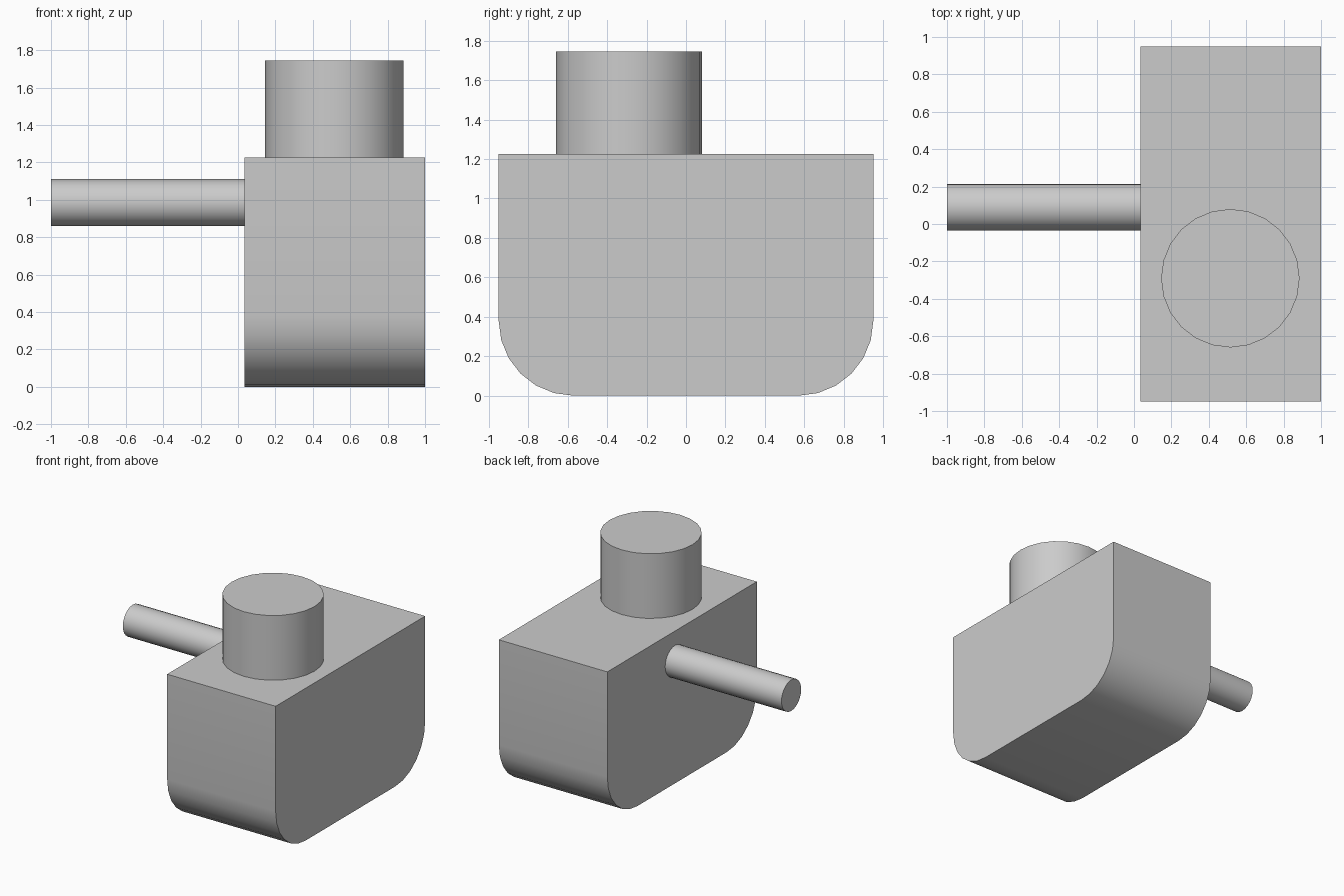
import bpy, bmesh, math
from mathutils import Matrix

cube = bpy.data.objects.get("Cube")
if cube:
    bpy.data.objects.remove(cube, do_unlink=True)

grey = bpy.data.materials.new("plain grey")
grey.use_nodes = True
colour = (0.6, 0.6, 0.6, 1)
grey.diffuse_color = colour
grey.node_tree.nodes["Principled BSDF"].inputs["Base Color"].default_value = colour


def finish(name, bm):
    """Turn a bmesh into a named grey object with smooth curves and sharp edges."""
    bmesh.ops.recalc_face_normals(bm, faces=bm.faces)
    mesh = bpy.data.meshes.new(name)
    bm.to_mesh(mesh)
    bm.free()
    mesh.materials.append(grey)
    obj = bpy.data.objects.new(name, mesh)
    bpy.context.collection.objects.link(obj)
    bpy.ops.object.select_all(action="DESELECT")
    obj.select_set(True)
    bpy.context.view_layer.objects.active = obj
    bpy.ops.object.shade_smooth_by_angle(angle=math.radians(30))
    return obj


def cylinder(name, radius, length, centre, rotation=Matrix()):
    bm = bmesh.new()
    bmesh.ops.create_cone(bm, cap_ends=True, segments=24, radius1=radius,
                          radius2=radius, depth=length,
                          matrix=Matrix.Translation(centre) @ rotation)
    return finish(name, bm)


# Body: box profile with rounded lower corners, extruded along x
x0, x1, half, top, r, steps = 0.035, 1.0, 0.95, 1.225, 0.38, 6
arc = [math.pi / 2 * i / steps for i in range(steps + 1)]
right = [(half - r + r * math.sin(a), r - r * math.cos(a)) for a in arc]
right.append((half, top))
profile = right + [(-y, z) for y, z in reversed(right)]

bm = bmesh.new()
face = bm.faces.new([bm.verts.new((x0, y, z)) for y, z in profile])
extruded = bmesh.ops.extrude_face_region(bm, geom=[face], use_keep_orig=True)
moved = [v for v in extruded["geom"] if isinstance(v, bmesh.types.BMVert)]
bmesh.ops.translate(bm, verts=moved, vec=(x1 - x0, 0, 0))
finish("body", bm)

# Upright round cap and sideways rod
cylinder("top_cylinder", 0.37, 0.52, (0.515, -0.29, 1.485))
cylinder("side_rod", 0.125, 1.035, (-0.4825, 0.09, 0.985),
         Matrix.Rotation(math.pi / 2, 4, "Y"))
